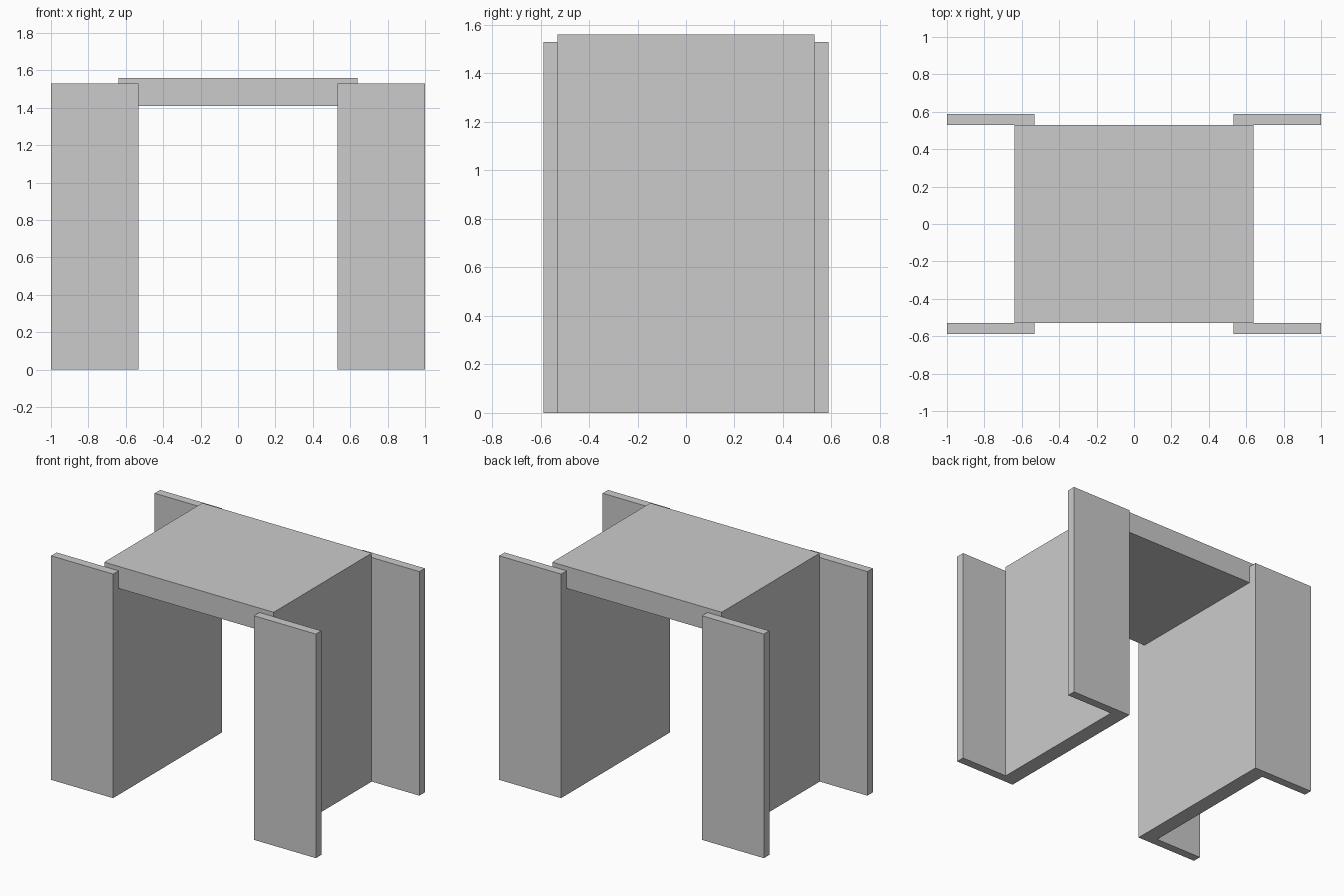
import bpy
import bmesh

if "Cube" in bpy.data.objects:
    bpy.data.objects.remove(bpy.data.objects["Cube"])


def extruded_profile(name, points, y0, y1):
    """Extrude a closed x/z profile from y0 to y1."""
    bm = bmesh.new()
    face = bm.faces.new([bm.verts.new((x, y0, z)) for x, z in points])
    result = bmesh.ops.extrude_face_region(bm, geom=[face])
    moved = [g for g in result["geom"] if isinstance(g, bmesh.types.BMVert)]
    bmesh.ops.translate(bm, vec=(0, y1 - y0, 0), verts=moved)
    bmesh.ops.recalc_face_normals(bm, faces=bm.faces)
    mesh = bpy.data.meshes.new(name)
    bm.to_mesh(mesh)
    bm.free()
    obj = bpy.data.objects.new(name, mesh)
    bpy.context.collection.objects.link(obj)
    return obj


IN, OUT, TOP, UNDER = 0.532, 0.64, 1.56, 1.41
HALF_DEPTH, WING_DEPTH, WING_TOP = 0.529, 0.588, 1.53

# Roof slab and the two side walls, one continuous portal
extruded_profile("portal_walls_and_roof", [
    (-OUT, 0), (-OUT, TOP), (OUT, TOP), (OUT, 0),
    (IN, 0), (IN, UNDER), (-IN, UNDER), (-IN, 0),
], -HALF_DEPTH, HALF_DEPTH)

# Four wing panels spreading outwards at the corners
for sx, side in ((-1, "left"), (1, "right")):
    for sy, end in ((-1, "front"), (1, "back")):
        extruded_profile(f"{end}_{side}_wing_panel", [
            (sx * IN, 0), (sx * 1.0, 0), (sx * 1.0, WING_TOP), (sx * IN, WING_TOP),
        ], sy * HALF_DEPTH, sy * WING_DEPTH)
